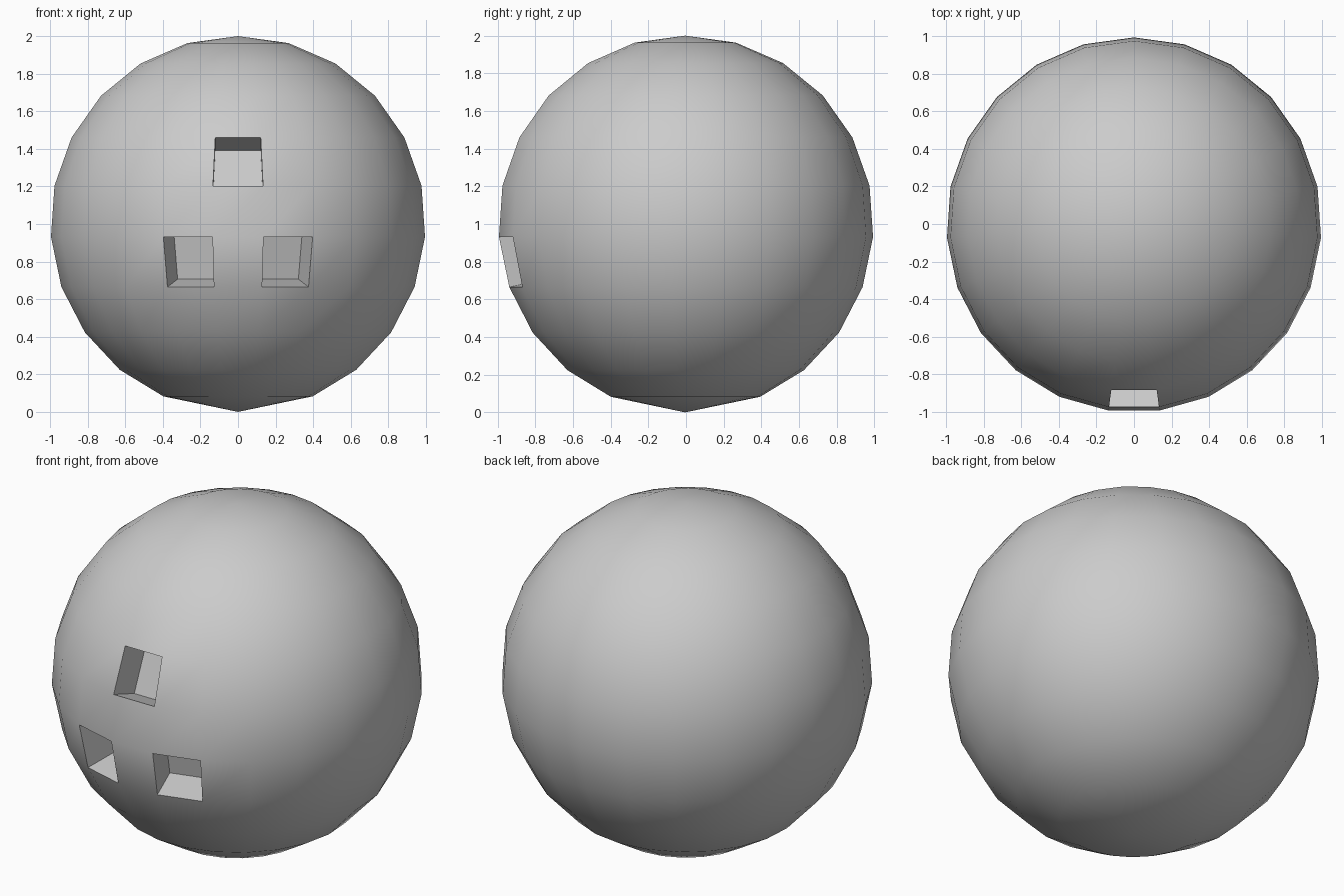
import bpy, bmesh
from math import sin, cos, tau, radians
from mathutils import Vector

if "Cube" in bpy.data.objects:
    bpy.data.objects.remove(bpy.data.objects["Cube"])

N = 23                 # sides around; same angular step down the profile
STEP = tau / N
DEPTH = 0.205          # finger hole depth
Y_SHIFT = -0.0046      # recentres the odd-sided ball on y = 0

bm = bmesh.new()

# Ball: rings from the top pole down, with a vertex at +y and a flat at -y
def ring(i):
    r, z = sin(i * STEP), 1 + cos(i * STEP)
    return [bm.verts.new((r * sin(j * STEP), r * cos(j * STEP) + Y_SHIFT, z))
            for j in range(N)]

top = bm.verts.new((0, Y_SHIFT, 2))
bottom = bm.verts.new((0, Y_SHIFT, 0))
rings = [ring(i) for i in range(1, 11)]
grid = {}
for j in range(N):
    k = (j + 1) % N
    bm.faces.new((top, rings[0][k], rings[0][j]))
    bm.faces.new((bottom, rings[-1][j], rings[-1][k]))
    for i in range(len(rings) - 1):
        a, b = rings[i], rings[i + 1]
        grid[i, j] = bm.faces.new((a[j], a[k], b[k], b[j]))
bmesh.ops.recalc_face_normals(bm, faces=bm.faces[:])
bm.normal_update()

# Finger holes: one above, two below, each a panel pushed straight in
front = N // 2
holes = [grid[3, front], grid[5, front - 1], grid[5, front + 1]]
for face in holes:
    push = -face.normal * DEPTH
    result = bmesh.ops.extrude_discrete_faces(bm, faces=[face])
    bmesh.ops.translate(bm, vec=push, verts=result["faces"][0].verts[:])

mesh = bpy.data.meshes.new("ball")
bm.to_mesh(mesh)
bm.free()
ball = bpy.data.objects.new("ball", mesh)
bpy.context.collection.objects.link(ball)
bpy.context.view_layer.objects.active = ball
ball.select_set(True)
bpy.ops.object.shade_smooth_by_angle(angle=radians(30))
